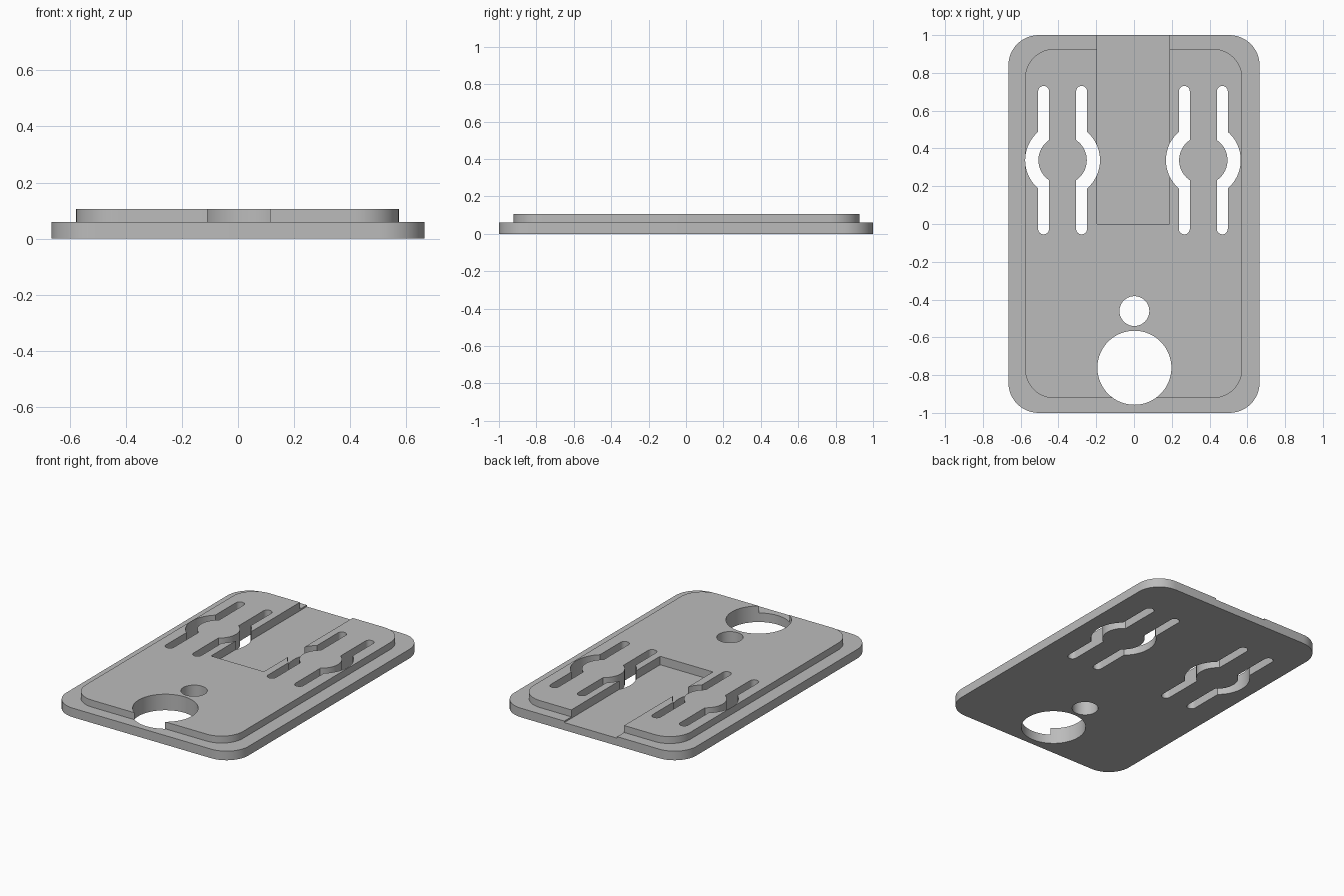
import bpy
import bmesh
from math import acos, cos, pi, radians, sin

cube = bpy.data.objects.get("Cube")
if cube:
    bpy.data.objects.remove(cube, do_unlink=True)

grey = bpy.data.materials.new("plain grey")
grey.use_nodes = True
colour = (0.5, 0.5, 0.5, 1)
grey.diffuse_color = colour
grey.node_tree.nodes["Principled BSDF"].inputs["Base Color"].default_value = colour


def arc(cx, cy, r, start, end, steps):
    return [(cx + r * cos(start + (end - start) * i / steps),
             cy + r * sin(start + (end - start) * i / steps))
            for i in range(steps + 1)]


def rounded_rect(x0, x1, y0, y1, r):
    centres = [(x1 - r, y1 - r), (x0 + r, y1 - r), (x0 + r, y0 + r), (x1 - r, y0 + r)]
    return [p for i, (cx, cy) in enumerate(centres)
            for p in arc(cx, cy, r, i * pi / 2, (i + 1) * pi / 2, 12)]


def circle(cx, cy, r):
    return arc(cx, cy, r, 0, 2 * pi, 64)[:-1]


def prism(name, outline, z0, z1):
    """Extrude a counter-clockwise outline between two heights."""
    bm = bmesh.new()
    face = bm.faces.new([bm.verts.new((x, y, z0)) for x, y in outline])
    top = bmesh.ops.extrude_face_region(bm, geom=[face])["geom"]
    for v in top:
        if isinstance(v, bmesh.types.BMVert):
            v.co.z = z1
    bmesh.ops.recalc_face_normals(bm, faces=bm.faces)
    mesh = bpy.data.meshes.new(name)
    bm.to_mesh(mesh)
    bm.free()
    mesh.materials.append(grey)
    obj = bpy.data.objects.new(name, mesh)
    bpy.context.collection.objects.link(obj)
    return obj


def combine(target, tool, operation):
    mod = target.modifiers.new(tool.name, "BOOLEAN")
    mod.operation = operation
    mod.solver = "EXACT"
    mod.object = tool
    bpy.context.view_layer.objects.active = target
    bpy.ops.object.modifier_apply(modifier=mod.name)
    bpy.data.objects.remove(tool, do_unlink=True)


def bulged_slot(cx, cy, side):
    """Straight slot with round ends that bows outward around a disc."""
    mid, half = 0.1005, 0.029
    outer, inner, reach = 0.198, 0.128, 0.364
    a_out = acos((mid + half) / outer)
    a_in = acos((mid - half) / inner)
    pts = arc(0, 0, outer, -a_out, a_out, 24)
    pts += arc(mid, reach, half, 0, pi, 12)
    pts += arc(0, 0, inner, a_in, -a_in, 24)
    pts += arc(mid, -reach, half, pi, 2 * pi, 12)
    pts = [(cx + side * x, cy + y) for x, y in pts]
    return pts if side > 0 else pts[::-1]


# Stepped plate
plate = prism("mounting_plate", rounded_rect(-0.665, 0.665, -1, 1, 0.16), 0, 0.06)
combine(plate, prism("raised_panel", rounded_rect(-0.577, 0.573, -0.922, 0.927, 0.155),
                     0.03, 0.106), "UNION")

# Open channel at the back
channel = [(-0.197, 0), (0.189, 0), (0.189, 1.1), (-0.197, 1.1)]
combine(plate, prism("channel", channel, 0.05, 0.2), "DIFFERENCE")

# Through openings
openings = [circle(0.002, -0.761, 0.196), circle(0.002, -0.461, 0.079)]
openings += [bulged_slot(cx, 0.338, side) for cx in (-0.378, 0.367) for side in (-1, 1)]
for outline in openings:
    combine(plate, prism("opening", outline, -0.1, 0.2), "DIFFERENCE")

# Smooth curved walls, crisp edges
bpy.ops.object.select_all(action="DESELECT")
plate.select_set(True)
bpy.context.view_layer.objects.active = plate
bpy.ops.object.shade_smooth_by_angle(angle=radians(30))
